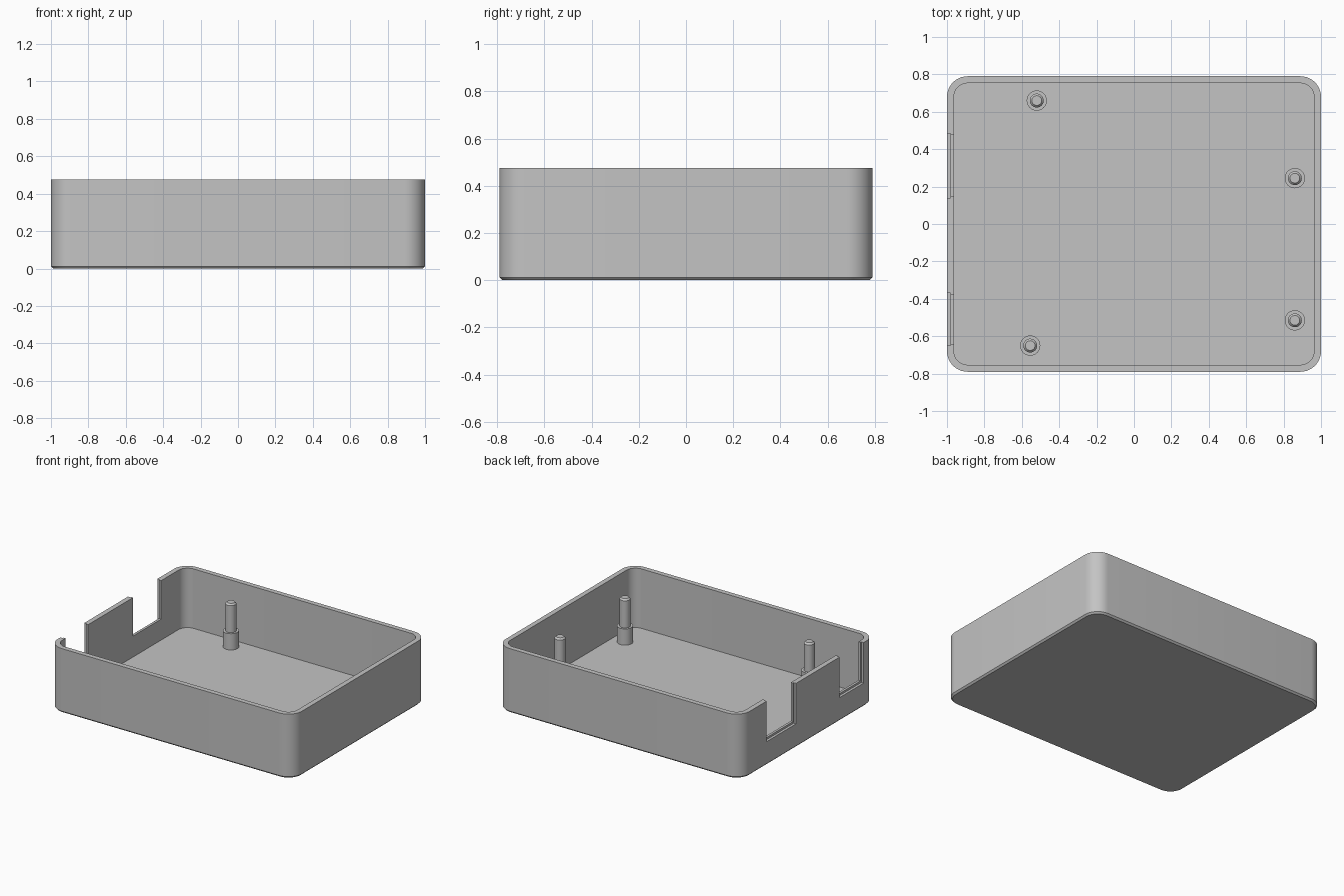
import bpy, bmesh, math

cube = bpy.data.objects.get("Cube")
if cube:
    bpy.data.objects.remove(cube, do_unlink=True)

grey = bpy.data.materials.new("light grey plastic")
grey.use_nodes = True
grey.diffuse_color = (0.55, 0.55, 0.55, 1)
grey.node_tree.nodes["Principled BSDF"].inputs["Base Color"].default_value = grey.diffuse_color

HALF_X, HALF_Y, HEIGHT = 1.0, 0.79, 0.475
WALL, RADIUS, FLOOR, CHAMFER = 0.037, 0.11, 0.035, 0.012


def rounded_rect(inset, z, steps=10):
    r = RADIUS - inset
    points = []
    for quarter, (sx, sy) in enumerate([(1, 1), (-1, 1), (-1, -1), (1, -1)]):
        for i in range(steps + 1):
            a = (quarter + i / steps) * math.pi / 2
            points.append((sx * (HALF_X - RADIUS) + r * math.cos(a),
                           sy * (HALF_Y - RADIUS) + r * math.sin(a), z))
    return points


def circle(x, y, r, z, sides=32):
    return [(x + r * math.cos(i * math.tau / sides),
             y + r * math.sin(i * math.tau / sides), z) for i in range(sides)]


def loft(name, rings):
    """Skin a stack of rings from first to last and cap both ends."""
    bm = bmesh.new()
    loops = [[bm.verts.new(p) for p in ring] for ring in rings]
    for a, b in zip(loops, loops[1:]):
        for i in range(len(a)):
            j = (i + 1) % len(a)
            bm.faces.new((a[i], a[j], b[j], b[i]))
    bm.faces.new(loops[0][::-1])
    bm.faces.new(loops[-1])
    bmesh.ops.recalc_face_normals(bm, faces=bm.faces)
    mesh = bpy.data.meshes.new(name)
    bm.to_mesh(mesh)
    bm.free()
    mesh.materials.append(grey)
    obj = bpy.data.objects.new(name, mesh)
    bpy.context.collection.objects.link(obj)
    return obj


def smooth(obj):
    bpy.ops.object.select_all(action="DESELECT")
    obj.select_set(True)
    bpy.context.view_layer.objects.active = obj
    bpy.ops.object.shade_smooth_by_angle(angle=math.radians(30))


def cut_box(obj, x0, x1, y0, y1, z0, z1):
    bpy.ops.mesh.primitive_cube_add(size=1, location=((x0 + x1) / 2, (y0 + y1) / 2, (z0 + z1) / 2))
    cutter = bpy.context.object
    cutter.name = "port_cutter"
    cutter.scale = (x1 - x0, y1 - y0, z1 - z0)
    cutter.hide_render = True
    cutter.data.materials.append(grey)
    mod = obj.modifiers.new("port", "BOOLEAN")
    mod.object = cutter
    mod.operation = "DIFFERENCE"
    mod.solver = "EXACT"
    bpy.context.view_layer.objects.active = obj
    bpy.ops.object.modifier_apply(modifier=mod.name)
    bpy.data.objects.remove(cutter, do_unlink=True)


# Open tray with a chamfered underside
tray = loft("tray", [
    rounded_rect(CHAMFER, 0), rounded_rect(0, CHAMFER), rounded_rect(0, HEIGHT),
    rounded_rect(WALL, HEIGHT), rounded_rect(WALL, FLOOR)])

# Two stepped port openings in the right wall
for y0, y1 in [(0.14, 0.485), (-0.65, -0.37)]:
    cut_box(tray, -1.1, -0.9, y0 + 0.008, y1 - 0.008, 0.19, 0.6)
    cut_box(tray, -1.1, -0.981, y0, y1, 0.175, 0.6)
smooth(tray)

# Stepped mounting posts
for n, (x, y) in enumerate([(-0.52, 0.66), (0.86, 0.245), (0.86, -0.515), (-0.555, -0.65)], 1):
    profile = [(0.054, FLOOR - 0.01), (0.054, 0.155), (0.037, 0.155), (0.037, 0.355), (0.026, 0.367)]
    smooth(loft(f"mounting_post_{n}", [circle(x, y, r, z) for r, z in profile]))
